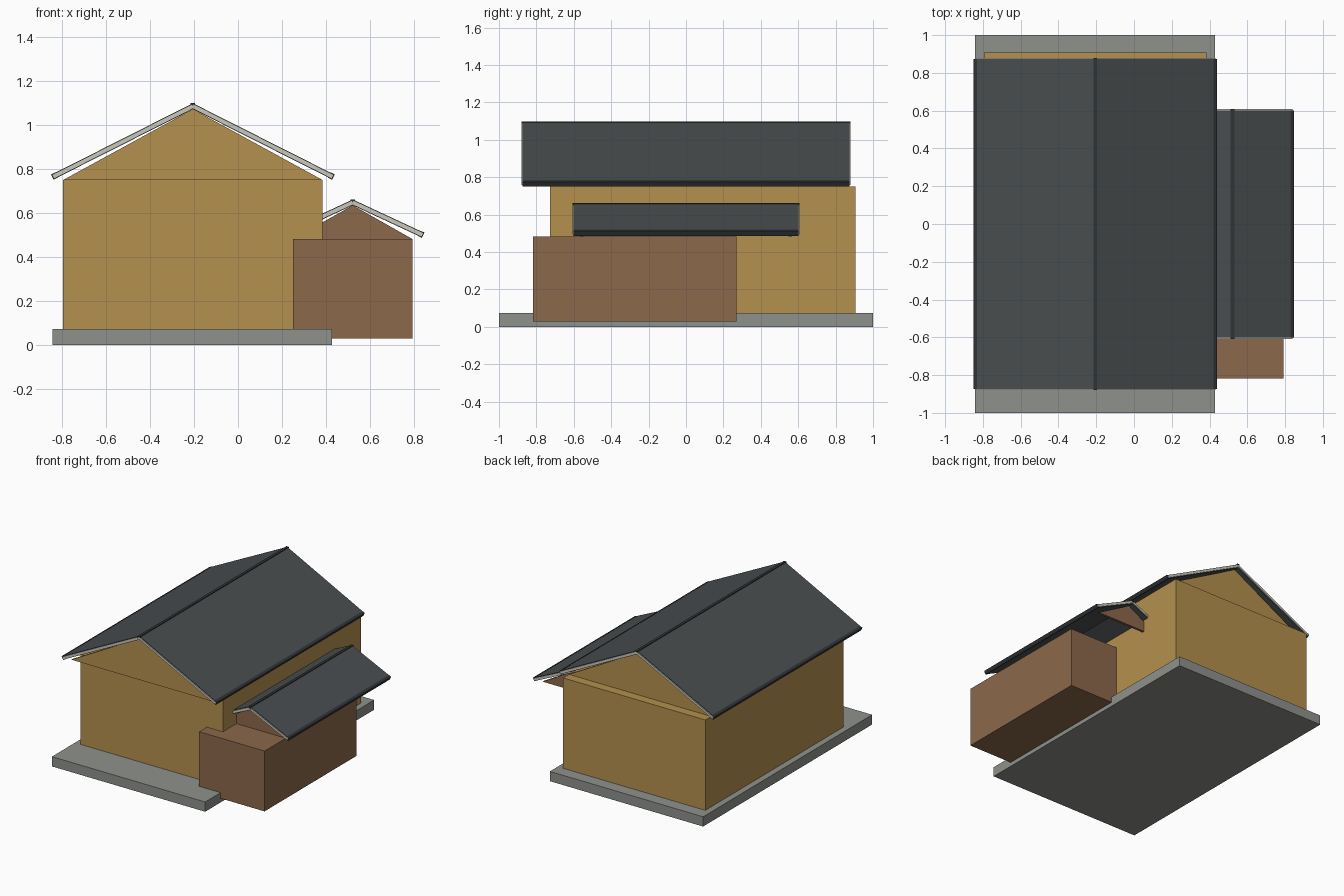
import bpy, math

if "Cube" in bpy.data.objects:
    bpy.data.objects.remove(bpy.data.objects["Cube"])


def material(name, color):
    m = bpy.data.materials.new(name)
    m.diffuse_color = (*color, 1)
    m.use_nodes = True
    m.node_tree.nodes["Principled BSDF"].inputs["Base Color"].default_value = m.diffuse_color
    return m


OCHRE = material("ochre_wall", (0.46, 0.28, 0.075))
BROWN = material("brown_wall", (0.26, 0.14, 0.07))
SLATE = material("slate", (0.068, 0.076, 0.08))
DARK = material("dark_edge", (0.03, 0.033, 0.036))
TRIM = material("pale_trim", (0.6, 0.58, 0.5))
STONE = material("stone", (0.27, 0.285, 0.26))


def extrude(name, profile, y0, y1, mat):
    """Extrude an x-z outline (counter-clockwise from the front) along y."""
    n = len(profile)
    verts = [(x, y, z) for y in (y0, y1) for x, z in profile]
    faces = [tuple(range(n)), tuple(range(2 * n - 1, n - 1, -1))]
    faces += [(i, i + n, (i + 1) % n + n, (i + 1) % n) for i in range(n)]
    mesh = bpy.data.meshes.new(name)
    mesh.from_pydata(verts, [], faces)
    mesh.materials.append(mat)
    obj = bpy.data.objects.new(name, mesh)
    bpy.context.collection.objects.link(obj)
    return obj


def box(name, x0, x1, y0, y1, z0, z1, mat):
    return extrude(name, [(x0, z0), (x1, z0), (x1, z1), (x0, z1)], y0, y1, mat)


def slope(name, ridge, side, run, drop, t, y0, y1, mat, start=0.0):
    """Sloping slab of thickness t, measured from the ridge down one side."""
    length = math.hypot(run, drop)
    dx, dz = side * run / length, -drop / length
    nx, nz = side * drop / length, run / length
    rx, rz = ridge
    pts = [(rx + dx * d + nx * h, rz + dz * d + nz * h)
           for d, h in ((start, -t / 2), (length, -t / 2), (length, t / 2), (start, t / 2))]
    if side < 0:
        pts.reverse()
    return extrude(name, pts, y0, y1, mat)


def gable_roof(prefix, ridge, run, drop, half, wall, eave_z, apex_z, plate_y, wall_mat):
    rx, rz = ridge
    length = math.hypot(run, drop)
    for side, tag in ((-1, "left"), (1, "right")):
        # roof panel and darker eave edge
        slope(f"{prefix}_roof_{tag}", ridge, side, run, drop, 0.024, -half, half, SLATE)
        slope(f"{prefix}_eave_{tag}", ridge, side, run + 0.004, drop + 0.002, 0.027,
              -half, half, DARK, start=length - 0.016)
        # pale boards along the sloping ends
        for s, end in ((-1, "front"), (1, "back")):
            a, b = sorted((s * half, s * (half + 0.006)))
            slope(f"{prefix}_barge_{tag}_{end}", ridge, side, run, drop, 0.016, a, b, TRIM)
    # ridge cap
    box(f"{prefix}_ridge_cap", rx - 0.01, rx + 0.01, -half - 0.006, half + 0.006,
        rz - 0.008, rz + 0.014, DARK)
    # thin triangular gable walls
    for s, end in ((-1, "front"), (1, "back")):
        extrude(f"{prefix}_gable_{end}",
                [(rx - wall, eave_z), (rx + wall, eave_z), (rx, apex_z)],
                s * plate_y - 0.009, s * plate_y + 0.009, wall_mat)


# base and wall blocks
box("foundation", -0.842, 0.428, -1, 1, 0, 0.073, STONE)
box("house_walls", -0.795, 0.383, -0.727, 0.907, 0.07, 0.75, OCHRE)
box("annex_walls", 0.25, 0.792, -0.817, 0.27, 0.03, 0.482, BROWN)

# roofs with their gables
gable_roof("house", (-0.205, 1.085), 0.634, 0.32, 0.874, 0.589, 0.75, 1.072, 0.829, OCHRE)
gable_roof("annex", (0.521, 0.648), 0.316, 0.147, 0.602, 0.271, 0.482, 0.635, 0.557, BROWN)
